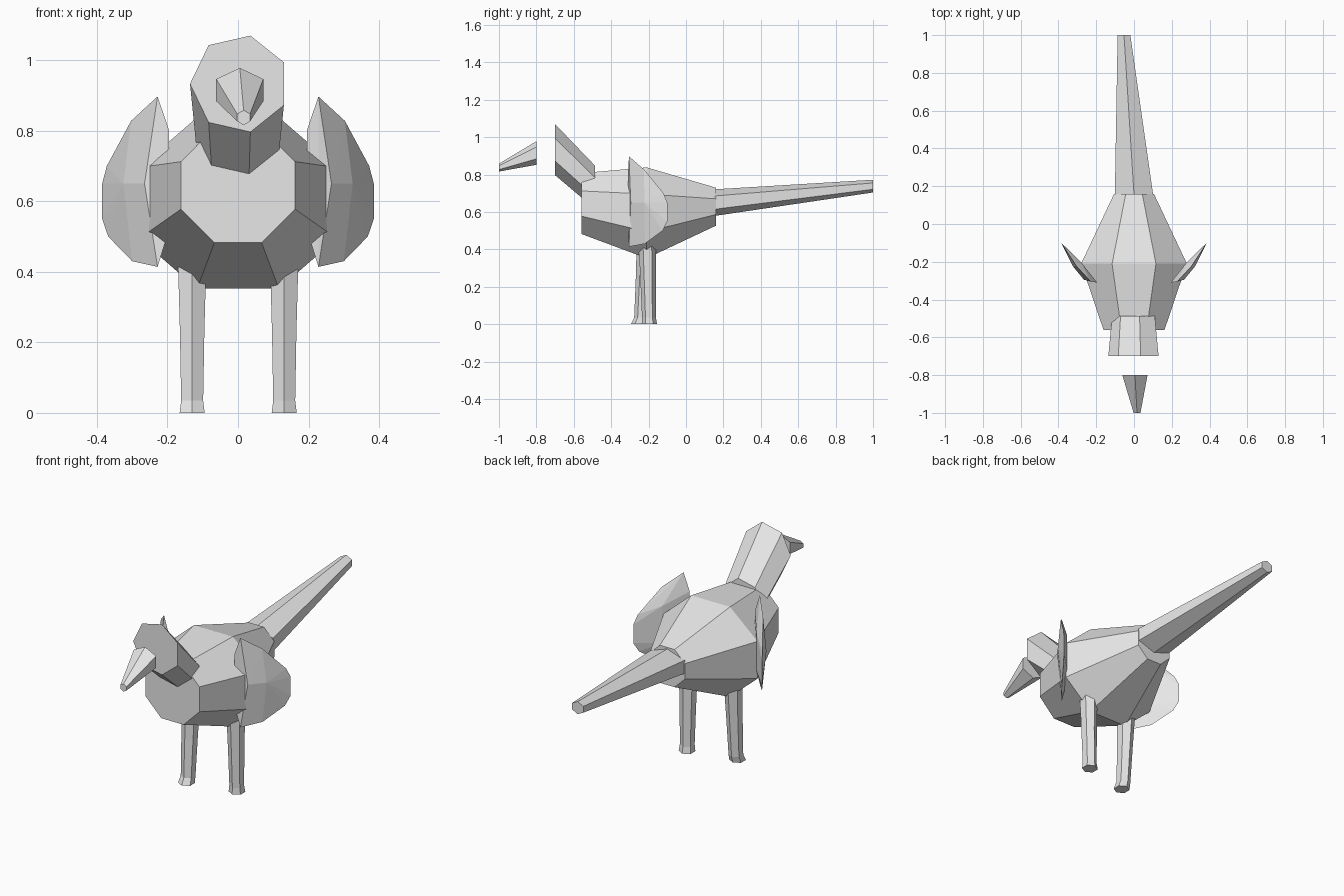
import bpy
import bmesh
from math import cos, sin, radians

if "Cube" in bpy.data.objects:
    bpy.data.objects.remove(bpy.data.objects["Cube"], do_unlink=True)

GREY = (0.8, 0.8, 0.8, 1)
grey = bpy.data.materials.new("plain_grey")
grey.use_nodes = True
grey.diffuse_color = GREY
grey.node_tree.nodes["Principled BSDF"].inputs["Base Color"].default_value = GREY


def finish(name, bm):
    bmesh.ops.recalc_face_normals(bm, faces=bm.faces[:])
    mesh = bpy.data.meshes.new(name)
    bm.to_mesh(mesh)
    bm.free()
    mesh.materials.append(grey)
    obj = bpy.data.objects.new(name, mesh)
    bpy.context.collection.objects.link(obj)
    return obj


def loft(name, sides, start, sections, axis="y"):
    """Skin rings given as (position on axis, centre a, centre b, radius a, radius b)."""
    bm = bmesh.new()
    rings = []
    for pos, ca, cb, ra, rb in sections:
        ring = []
        for i in range(sides):
            t = radians(start + 360 * i / sides)
            a, b = ca + ra * cos(t), cb + rb * sin(t)
            ring.append(bm.verts.new((a, pos, b) if axis == "y" else (a, b, pos)))
        rings.append(ring)
    for low, high in zip(rings, rings[1:]):
        for i in range(sides):
            j = (i + 1) % sides
            bm.faces.new((low[i], low[j], high[j], high[i]))
    bm.faces.new(rings[0])
    bm.faces.new(rings[-1])
    return finish(name, bm)


# Eight-sided body, swelling in the middle
loft("body", 8, 22.5, [
    (-0.56, 0, 0.645, 0.175, 0.176),
    (-0.21, 0, 0.595, 0.303, 0.263),
    (0.16, 0, 0.628, 0.114, 0.11)])

# Long tail, drifting slightly to one side
loft("tail", 6, 90, [
    (0.155, 0, 0.65, 0.117, 0.071),
    (1.0, -0.053, 0.738, 0.039, 0.034)])

# Seven-sided neck and head, with a separate beak in front
loft("head", 7, 180, [
    (-0.70, 0.004, 0.933, 0.14, 0.14),
    (-0.487, 0.003, 0.732, 0.119, 0.119)])
loft("beak", 6, 90, [
    (-1.0, 0.016, 0.837, 0.021, 0.021),
    (-0.80, 0.005, 0.915, 0.077, 0.063)])

# Legs, with flared feet, one a little behind the other
for name, x, foot_y, ankle_y, hip_y in (
        ("right_leg", -0.13, -0.254, -0.24, -0.216),
        ("left_leg", 0.131, -0.196, -0.198, -0.207)):
    knee_y = (ankle_y + hip_y) / 2
    loft(name, 6, 90, [
        (0, x, foot_y, 0.041, 0.041),
        (0.035, x, ankle_y, 0.036, 0.037),
        (0.23, x, knee_y, 0.04, 0.041),
        (0.45, x, hip_y, 0.047, 0.047)], axis="z")

# Wings: half-round lens shapes, flat on the leading side
RIM = [(0.228, -0.305, 0.897), (0.303, -0.225, 0.828), (0.372, -0.12, 0.70),
       (0.385, -0.10, 0.65), (0.385, -0.10, 0.55), (0.368, -0.125, 0.50),
       (0.30, -0.22, 0.43), (0.228, -0.305, 0.414)]
BULGE = [(0.265, -0.295, 0.65), (0.325, -0.222, 0.65), (0.195, -0.31, 0.80),
         (0.195, -0.31, 0.52), (0.282, -0.20, 0.74), (0.282, -0.20, 0.54)]
for name, side in (("right_wing", -1), ("left_wing", 1)):
    bm = bmesh.new()
    for x, y, z in RIM + BULGE:
        bm.verts.new((side * x, y, z))
    hull = bmesh.ops.convex_hull(bm, input=bm.verts[:])
    loose = {v for v in hull["geom_interior"] if isinstance(v, bmesh.types.BMVert)}
    bmesh.ops.delete(bm, geom=list(loose), context="VERTS")
    finish(name, bm)
